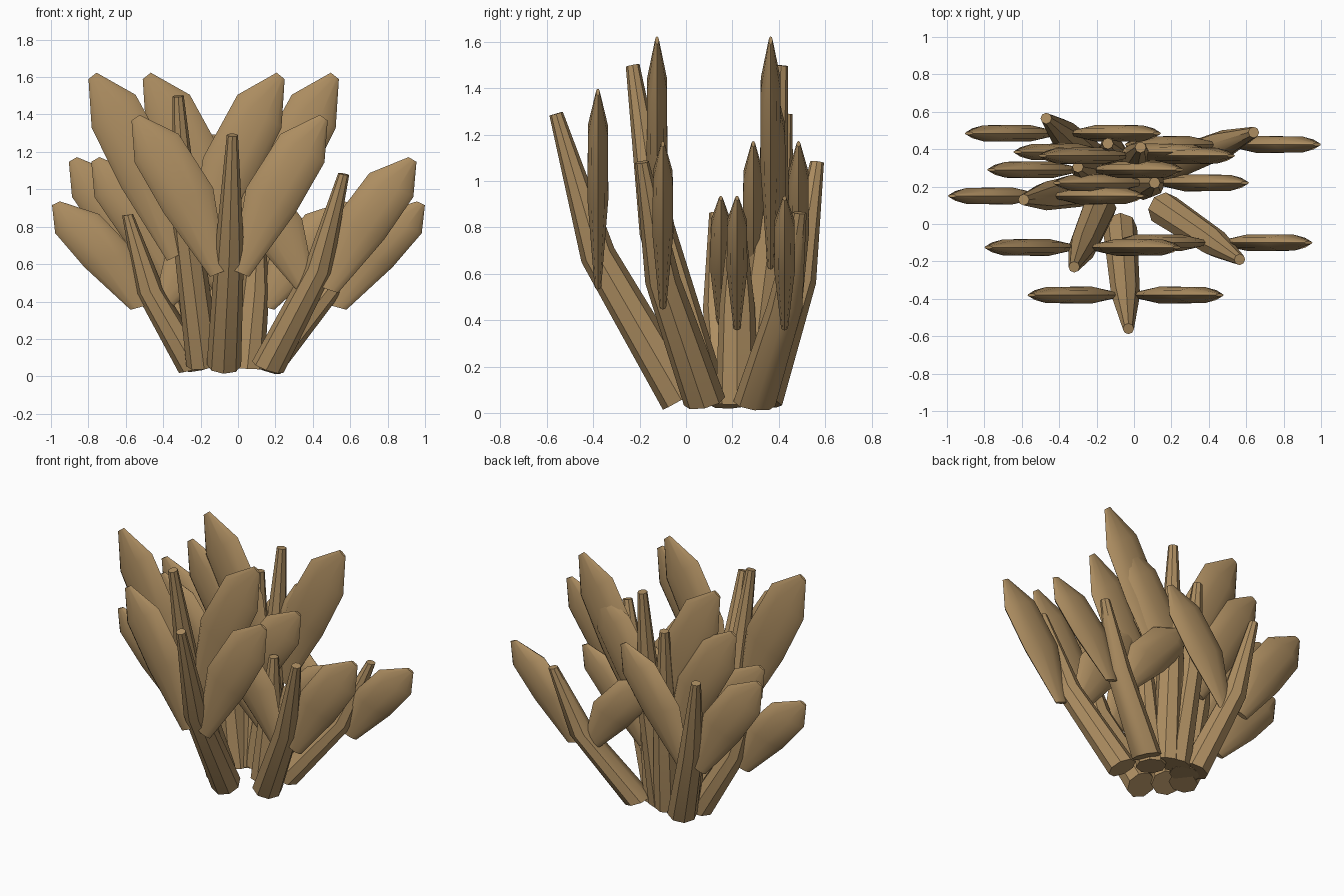
import bpy, bmesh, math
from mathutils import Vector

if "Cube" in bpy.data.objects:
    bpy.data.objects.remove(bpy.data.objects["Cube"])

mat = bpy.data.materials.new("tan")
mat.diffuse_color = (0.42, 0.27, 0.12, 1)
mat.use_nodes = True
mat.node_tree.nodes["Principled BSDF"].inputs["Base Color"].default_value = mat.diffuse_color
REF = 1.3  # height of the stalk the shapes were drawn for


def tube(name, pts, radii, sides, flat, origin, zscale):
    """Closed loft through pts; flat squashes it in y; heights scale by zscale."""
    pts = [Vector(p) for p in pts]
    bm = bmesh.new()
    rings = []
    for i, (p, r) in enumerate(zip(pts, radii)):
        d = Vector()
        if i > 0:
            d += (p - pts[i - 1]).normalized()
        if i < len(pts) - 1:
            d += (pts[i + 1] - p).normalized()
        d.normalize()
        u = Vector((0, 1, 0)).cross(d).normalized()
        v = d.cross(u)
        ring = []
        for k in range(sides):
            a = 2 * math.pi * k / sides
            q = p + u * (r * math.cos(a)) + v * (r * flat * math.sin(a))
            ring.append(bm.verts.new((q.x + origin[0], q.y + origin[1], q.z * zscale)))
        rings.append(ring)
    for a, b in zip(rings, rings[1:]):
        for k in range(sides):
            n = (k + 1) % sides
            bm.faces.new((a[k], a[n], b[n], b[k]))
    bm.faces.new(rings[0])
    bm.faces.new(rings[-1])
    bmesh.ops.recalc_face_normals(bm, faces=bm.faces)
    for f in bm.faces:
        f.smooth = True
    me = bpy.data.meshes.new(name)
    bm.to_mesh(me)
    bm.free()
    me.set_sharp_from_angle(angle=math.radians(42))
    me.materials.append(mat)
    bpy.context.collection.objects.link(bpy.data.objects.new(name, me))


# Each stalk: bend x, bend y, tip x, tip y, height
stalks = [
    (-0.045, -0.38, -0.03, -0.56, 1.30),
    (-0.275, -0.125, -0.32, -0.23, 1.51),
    (0.43, -0.10, 0.565, -0.19, 1.09),
    (-0.47, 0.15, -0.59, 0.13, 0.87),
    (-0.38, 0.485, -0.47, 0.565, 1.09),
    (-0.26, 0.29, -0.30, 0.305, 1.09),
    (0.475, 0.425, 0.64, 0.49, 0.87),
    (0.09, 0.22, 0.11, 0.22, 0.87),
    (-0.12, 0.385, -0.14, 0.43, 1.30),
    (0.015, 0.365, 0.035, 0.41, 1.51),
]

for bx, by, tx, ty, h in stalks:
    s = h / REF
    dx, dy = tx - bx, ty - by
    # Bent, tapering stalk
    tube("stalk", [(-2 * dx, -2 * dy, 0.06), (0, 0, 0.68), (dx, dy, 1.29)],
         [0.092, 0.077, 0.03], 8, 1, (bx, by), s)
    # Mirrored pair of flattened leaves growing from the bend
    for side in (-1, 1):
        tube("leaf", [(side * x, 0, z) for x, z in
                      ((0.06, 0.55), (0.22, 0.94), (0.39, 1.22), (0.503, 1.383))],
             [0.048, 0.148, 0.14, 0.026], 10, 0.32, (bx, by), s)
